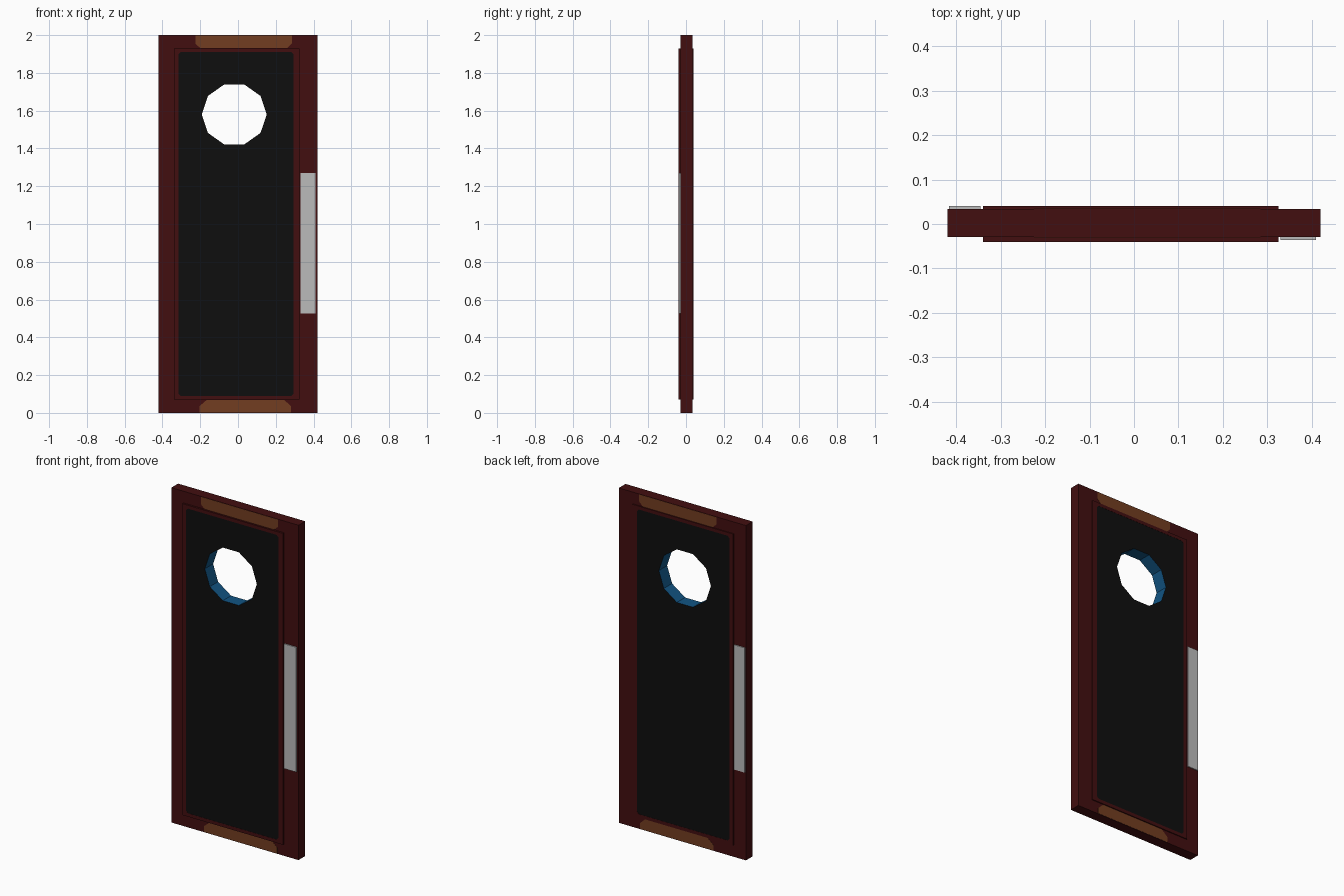
import bpy, bmesh, math
from mathutils import Vector

if "Cube" in bpy.data.objects:
    bpy.data.objects.remove(bpy.data.objects["Cube"])


def material(name, rgb):
    m = bpy.data.materials.new(name)
    m.diffuse_color = (*rgb, 1)
    m.use_nodes = True
    m.node_tree.nodes["Principled BSDF"].inputs["Base Color"].default_value = m.diffuse_color
    return m


RED = material("dark red wood", (0.055, 0.0045, 0.005))
BLACK = material("black panel", (0.0045, 0.0045, 0.0045))
BLUE = material("blue porthole rim", (0.006, 0.09, 0.23))
GREY = material("grey metal", (0.5, 0.5, 0.5))
BROWN = material("orange brown", (0.17, 0.048, 0.015))


def rect(x0, x1, z0, z1, c=0.0):
    """Rectangle outline, with chamfered corners when c > 0."""
    if not c:
        return [(x0, z0), (x1, z0), (x1, z1), (x0, z1)]
    return [(x0 + c, z0), (x1 - c, z0), (x1, z0 + c), (x1, z1 - c),
            (x1 - c, z1), (x0 + c, z1), (x0, z1 - c), (x0, z0 + c)]


def plate(name, outline, y0, y1, mats, hole=None):
    """Extrude an xz outline (with optional hole) from y0 to y1."""
    bm = bmesh.new()
    edges = []
    for loop in [outline] + ([hole] if hole else []):
        vs = [bm.verts.new((x, y0, z)) for x, z in loop]
        edges += [bm.edges.new((vs[i - 1], vs[i])) for i in range(len(vs))]
    bmesh.ops.triangle_fill(bm, edges=edges, use_beauty=True, normal=(0, -1, 0))
    ext = bmesh.ops.extrude_face_region(bm, geom=bm.faces[:])
    for v in ext["geom"]:
        if isinstance(v, bmesh.types.BMVert):
            v.co.y = y1
    bmesh.ops.recalc_face_normals(bm, faces=bm.faces[:])
    # side walls around the hole take the second colour
    if hole and len(mats) > 1:
        for f in bm.faces:
            c = f.calc_center_median()
            if abs(f.normal.y) < 0.5 and Vector((c.x - HX, c.z - HZ)).length < 0.2:
                f.material_index = 1
    me = bpy.data.meshes.new(name)
    bm.to_mesh(me)
    bm.free()
    for m in mats:
        me.materials.append(m)
    ob = bpy.data.objects.new(name, me)
    bpy.context.collection.objects.link(ob)
    return ob


HX, HZ, HR = -0.02, 1.58, 0.172
FRONT, BACK = -0.029, 0.034

# door slab and the raised moulding around the panel
opening = rect(-0.315, 0.295, 0.09, 1.91, 0.012)
plate("door_slab", rect(-0.42, 0.42, 0, 2), FRONT, BACK, [RED],
      rect(-0.33, 0.315, 0.08, 1.92))
plate("moulding", rect(-0.34, 0.325, 0.07, 1.93), -0.04, 0.04, [RED], opening)

# inner panel with a ten-sided porthole
porthole = [(HX + HR * math.cos(math.tau * i / 10),
             HZ + HR * 0.97 * math.sin(math.tau * i / 10)) for i in range(10)]
plate("panel", opening, -0.039, 0.039, [BLACK, BLUE], porthole)

# push plates, on opposite edges front and back
plate("push_plate_front", rect(0.33, 0.41, 0.525, 1.27), -0.036, FRONT, [GREY])
plate("push_plate_back", rect(-0.416, -0.346, 0.525, 1.27), BACK, 0.04, [GREY])

# worn patches at top and bottom, on both faces
for side, ya, yb in (("front", FRONT - 0.001, FRONT), ("back", BACK, BACK + 0.001)):
    plate("top_patch_" + side,
          [(-0.225, 1.998), (-0.225, 1.955), (-0.2, 1.931), (0.26, 1.931),
           (0.285, 1.955), (0.285, 1.998)], ya, yb, [BROWN])
    plate("bottom_patch_" + side,
          [(-0.205, 0.002), (0.28, 0.002), (0.28, 0.035), (0.245, 0.069),
           (-0.165, 0.069), (-0.205, 0.035)], ya, yb, [BROWN])
